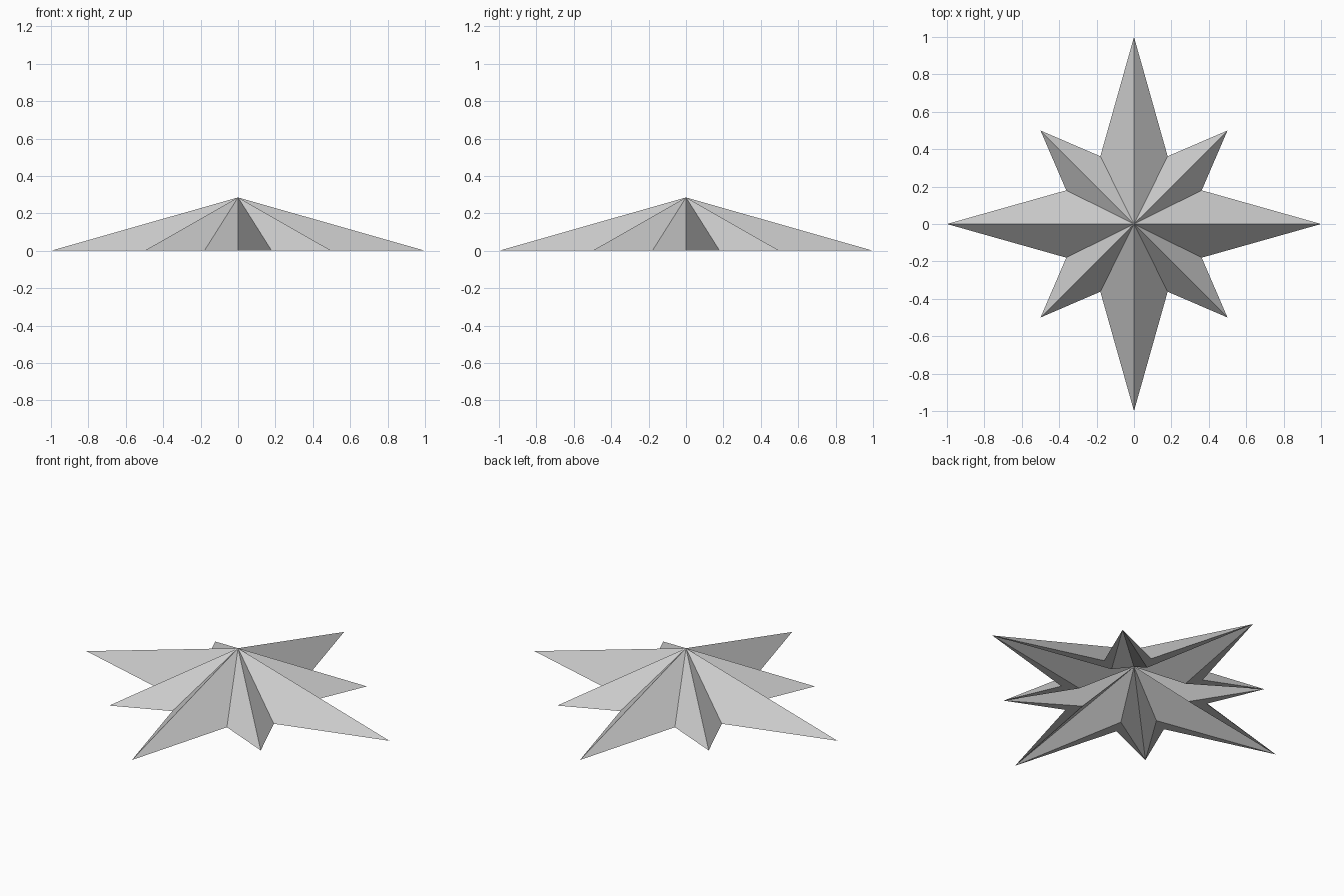
import bpy
import bmesh

cube = bpy.data.objects.get("Cube")
if cube:
    bpy.data.objects.remove(cube, do_unlink=True)

OUTER_HEIGHT = 0.285
INNER_HEIGHT = 0.175
NOTCH_SCALE = 0.75      # how far the hollow's notches sit inside the rim

# One quarter of the outline: long tip, notch, short tip, notch
QUARTER = [(1, 0), (0.362, 0.18), (0.5, 0.5), (0.18, 0.362)]


def star_ring(bm, notch_scale):
    """Vertices of the eight-pointed outline, the quarter turned four times."""
    ring = []
    points = [(x * (notch_scale if i % 2 else 1), y * (notch_scale if i % 2 else 1))
              for i, (x, y) in enumerate(QUARTER)]
    for _ in range(4):
        ring += [bm.verts.new((x, y, 0)) for x, y in points]
        points = [(-y, x) for x, y in points]
    return ring


def fan(bm, ring, height, inward):
    """Faceted slopes from the outline up to a central peak."""
    peak = bm.verts.new((0, 0, height))
    for a, b in zip(ring, ring[1:] + ring[:1]):
        bm.faces.new((b, a, peak) if inward else (a, b, peak))


grey = bpy.data.materials.new("light grey")
grey.use_nodes = True
colour = (0.6, 0.6, 0.6, 1)
grey.diffuse_color = colour
grey.node_tree.nodes["Principled BSDF"].inputs["Base Color"].default_value = colour

bm = bmesh.new()
outer = star_ring(bm, 1)
inner = star_ring(bm, NOTCH_SCALE)
# Raised top and hollow underside
fan(bm, outer, OUTER_HEIGHT, False)
fan(bm, inner, INNER_HEIGHT, True)
# Flat rim joining the two outlines
for i in range(len(outer)):
    j = (i + 1) % len(outer)
    bm.faces.new((outer[j], outer[i], inner[i], inner[j]))
# The two outlines meet at the tips
bmesh.ops.remove_doubles(bm, verts=bm.verts[:], dist=0.0001)

mesh = bpy.data.meshes.new("faceted_star")
bm.to_mesh(mesh)
bm.free()
mesh.materials.append(grey)
star = bpy.data.objects.new("faceted_star", mesh)
bpy.context.collection.objects.link(star)
